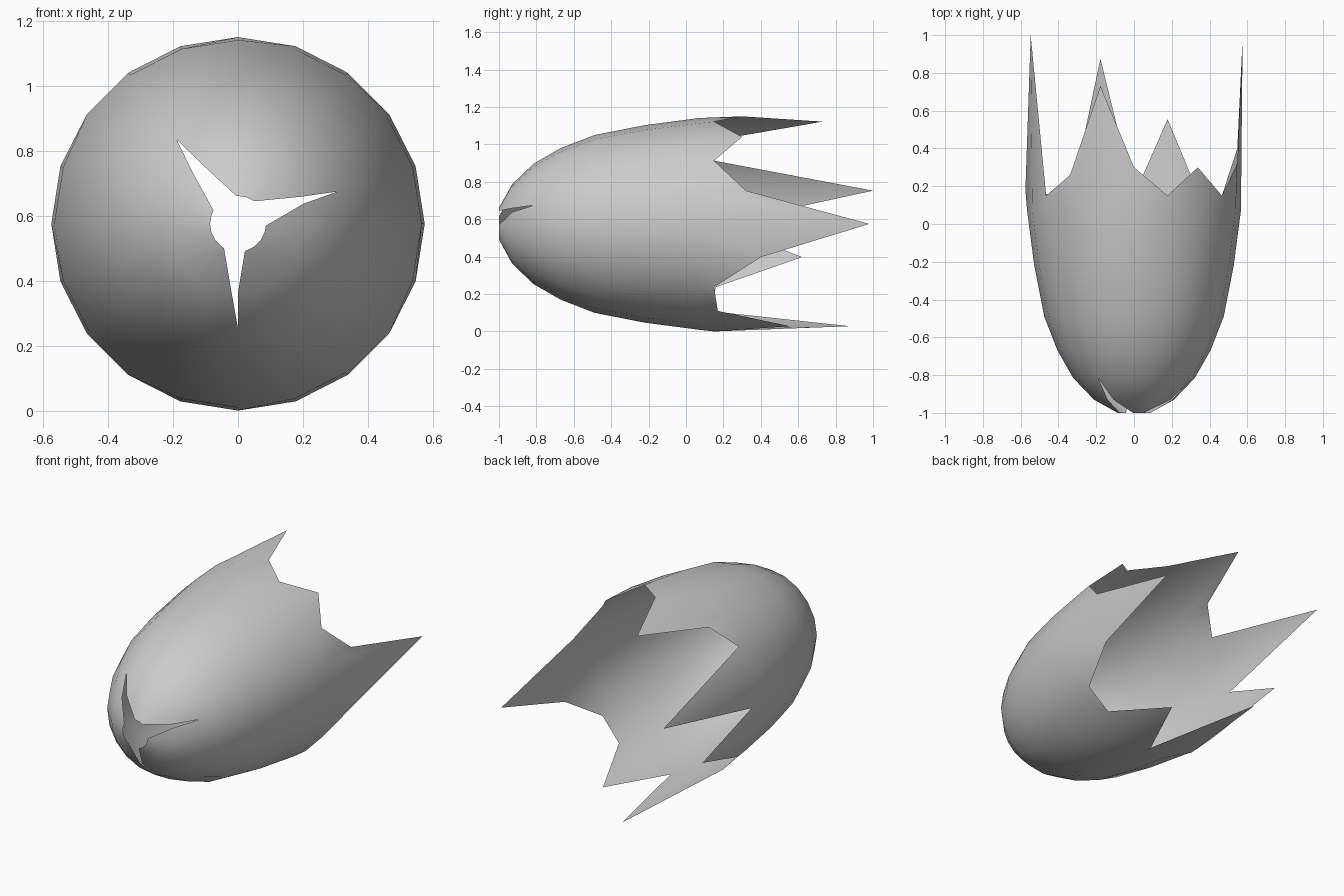
import bpy
import bmesh
from math import sin, cos, radians

SIDES = 20
STEP = radians(360 / SIDES)
CENTRE_Z = 0.575

if "Cube" in bpy.data.objects:
    bpy.data.objects.remove(bpy.data.objects["Cube"], do_unlink=True)

# Shell profile from nose to tail: (y, radius)
PROFILE = [(-1.0, 0.086), (-0.93, 0.212), (-0.815, 0.322), (-0.67, 0.405),
           (-0.49, 0.475), (-0.22, 0.528), (0.07, 0.566)]
TAIL_RADIUS = 0.575

# Torn tail edge: y of each column, clockwise from the top
TAIL = [0.30, 0.15, 0.30, 0.15, 0.32, 0.98, 0.40, 0.15, 0.17, 0.555,
        0.15, 0.875, 0.12, 0.16, 0.62, 0.18, 1.0, 0.15, 0.26, 0.73]

# Nose slits: column -> half widths (before, after) on the first two rings
SLITS = {18: [(1.4, 1.8), (0.3, 0.28)],
         4: [(2.0, 1.2), (0.29, 0.05)],
         10: [(0.8, 1.67), (0.0, 0.3)]}


def column_angle(ring, col, side):
    """Column position on a ring, pushed aside where a slit opens."""
    for slit, widths in SLITS.items():
        if ring >= len(widths):
            continue
        before, after = widths[ring]
        d = (col - slit + SIDES // 2) % SIDES - SIDES // 2
        if d < 0 or (d == 0 and side < 0):
            moved = min(d, -before)
        else:
            moved = max(d, after)
        if moved != d:
            return (slit + moved) % SIDES
    return col % SIDES


bm = bmesh.new()
cache = {}


def vert(ring, col, side):
    a = column_angle(ring, col, side)
    key = (ring, round(a, 3))
    if key not in cache:
        if ring < len(PROFILE):
            y, r = PROFILE[ring]
        else:
            y, r = TAIL[col % SIDES], TAIL_RADIUS
        cache[key] = bm.verts.new((r * sin(a * STEP), y,
                                   CENTRE_Z + r * cos(a * STEP)))
    return cache[key]


# Shell skin, ring by ring; faces collapse to triangles beside the slits
for ring in range(len(PROFILE)):
    for col in range(SIDES):
        corners = [vert(ring, col, 1), vert(ring, col + 1, -1),
                   vert(ring + 1, col + 1, -1), vert(ring + 1, col, 1)]
        corners = list(dict.fromkeys(corners))
        if len(corners) > 2:
            bm.faces.new(corners).smooth = True

mesh = bpy.data.meshes.new("torn_shell")
bm.to_mesh(mesh)
bm.free()
shell = bpy.data.objects.new("torn_shell", mesh)
bpy.context.collection.objects.link(shell)

# Plain grey material
grey = bpy.data.materials.new("plain_grey")
grey.use_nodes = True
colour = (0.6, 0.6, 0.6, 1.0)
grey.diffuse_color = colour
grey.node_tree.nodes["Principled BSDF"].inputs["Base Color"].default_value = colour
mesh.materials.append(grey)
